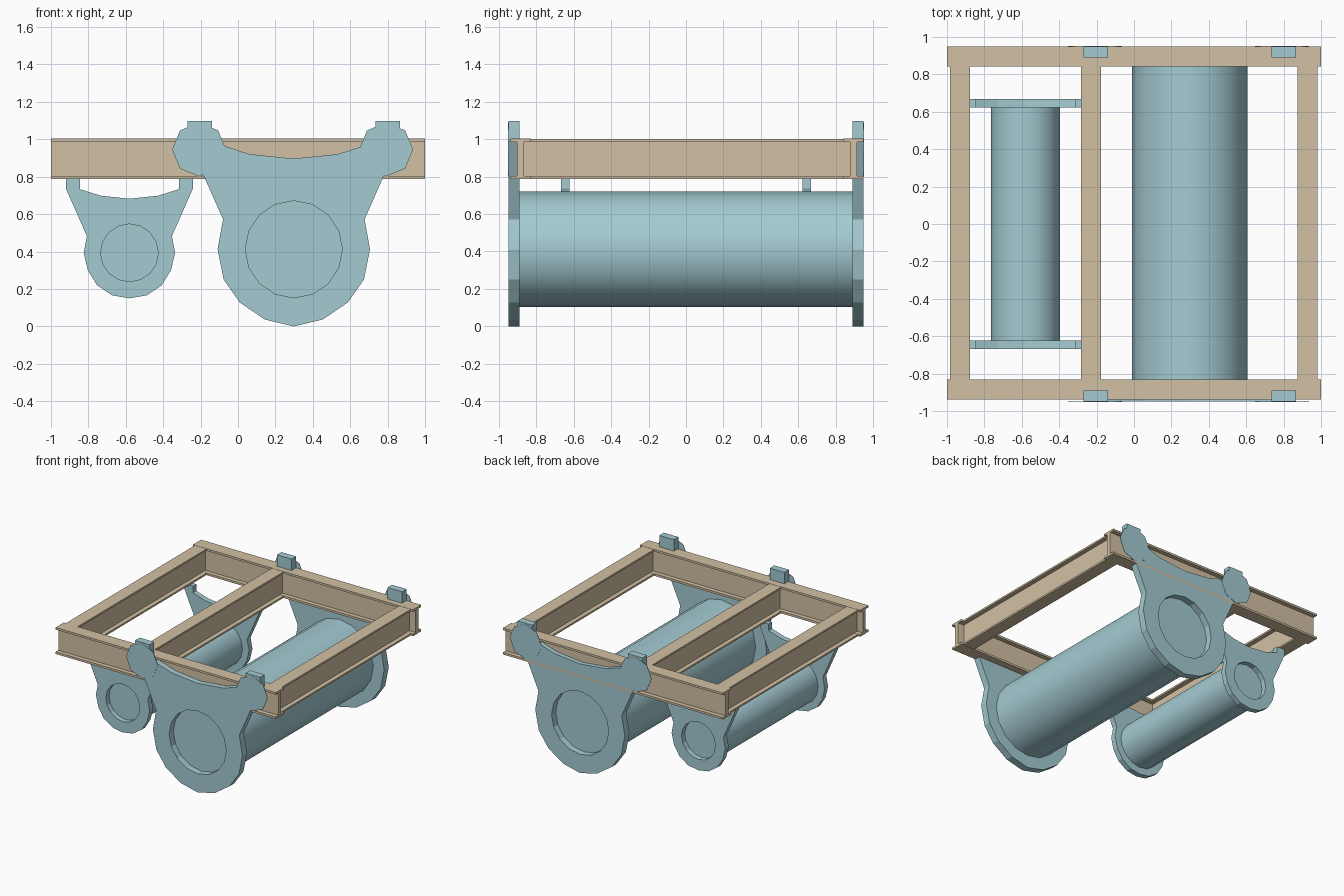
import bpy
from math import pi, sin, cos

cube = bpy.data.objects.get("Cube")
if cube:
    bpy.data.objects.remove(cube, do_unlink=True)


def material(name, rgb):
    m = bpy.data.materials.new(name)
    m.use_nodes = True
    colour = (*rgb, 1)
    m.diffuse_color = colour
    m.node_tree.nodes["Principled BSDF"].inputs["Base Color"].default_value = colour
    return m


BLUE = material("pale blue paint", (0.37, 0.60, 0.65))
TAN = material("tan paint", (0.65, 0.53, 0.37))

FACE_Y = (pi / 2, 0, 0)        # profile in xz, extruded along y
FACE_X = (pi / 2, 0, pi / 2)   # profile in yz, extruded along x


def extrude(name, outlines, depth, location, rotation, mat):
    """Solid from a flat outline; later outlines are holes."""
    curve = bpy.data.curves.new(name, "CURVE")
    curve.dimensions = "2D"
    curve.fill_mode = "BOTH"
    curve.extrude = depth / 2
    for points in outlines:
        spline = curve.splines.new("POLY")
        spline.points.add(len(points) - 1)
        for p, (u, v) in zip(spline.points, points):
            p.co = (u, v, 0, 1)
        spline.use_cyclic_u = True
        spline.use_smooth = False
    obj = bpy.data.objects.new(name, curve)
    bpy.context.collection.objects.link(obj)
    obj.location, obj.rotation_euler = location, rotation
    curve.materials.append(mat)
    bpy.ops.object.select_all(action="DESELECT")
    obj.select_set(True)
    bpy.context.view_layer.objects.active = obj
    bpy.ops.object.convert(target="MESH")
    return bpy.context.object


def ring(x, z, r, sides):
    return [(x + r * sin(2 * pi * i / sides), z + r * cos(2 * pi * i / sides))
            for i in range(sides)]


def mirrored(half):
    """Complete a closed outline from its left half, running top to bottom centre."""
    return half + [(-u, v) for u, v in reversed(half) if abs(u) > 1e-6]


def i_beam(name, length, height, flange, location, rotation):
    w, t, h = 0.0535, 0.0175, height / 2
    half = [(-t, h - flange), (-w, h - flange), (-w, h), (w, h), (w, h - flange), (t, h - flange)]
    outline = half + [(-u, -v) for u, v in half]
    return extrude(name, [outline], length, location, rotation, TAN)


def drum(name, x, z, radius, length):
    bpy.ops.mesh.primitive_cylinder_add(vertices=16, radius=radius, depth=length,
                                        location=(x, 0, z), rotation=FACE_Y)
    obj = bpy.context.object
    obj.name = name
    obj.data.materials.append(BLUE)
    bpy.ops.object.shade_smooth_by_angle()


# Frame: two end beams and three lengthwise beams set between their webs
BEAM_Z = 0.895
i_beam("front_beam", 2, 0.217, 0.017, (0, -0.885, BEAM_Z), FACE_X)
i_beam("back_beam", 2, 0.217, 0.017, (0, 0.8955, BEAM_Z), FACE_X)
for name, x in (("right_beam", -0.929), ("middle_beam", -0.2285), ("left_beam", 0.926)):
    i_beam(name, 1.75, 0.214, 0.0145, (x, 0.005, BEAM_Z), FACE_Y)

# Large drum and its hangers, with arms rising past the beams
BIG_X, BIG_Z = 0.298, 0.412
big_half = [(0, 0.896), (-0.235, 0.92), (-0.436, 0.984), (-0.436, 1.097), (-0.568, 1.097),
            (-0.568, 1.0), (-0.378, 0.572), (-0.407, 0.412), (-0.375, 0.251),
            (-0.289, 0.128), (-0.155, 0.037), (0, 0)]
drum("large_drum", BIG_X, BIG_Z, 0.308, 1.79)
for end, s in (("front", -1), ("back", 1)):
    extrude(end + "_large_hanger", [mirrored(big_half), ring(0, BIG_Z, 0.259, 16)],
            0.059, (BIG_X, s * 0.9195, 0), FACE_Y, BLUE)
    for side, x in (("right", -0.208), ("left", 0.791)):
        extrude(f"{end}_{side}_hub_disc", [ring(0, 0, 0.144, 8)],
                0.003, (x, s * 0.9495, 0.945), FACE_Y, BLUE)

# Small drum and its hangers, fixed under the lengthwise beams
SMALL_X, SMALL_Z = -0.58, 0.393
small_half = [(0, 0.682), (-0.152, 0.698), (-0.265, 0.733), (-0.265, 0.787), (-0.34, 0.787),
              (-0.34, 0.738), (-0.227, 0.482), (-0.244, 0.393), (-0.222, 0.3),
              (-0.173, 0.22), (-0.093, 0.166), (0, 0.15)]
drum("small_drum", SMALL_X, SMALL_Z, 0.185, 1.25)
for end, s in (("front", -1), ("back", 1)):
    extrude(end + "_small_hanger", [mirrored(small_half), ring(0, SMALL_Z, 0.154, 16)],
            0.044, (SMALL_X, s * 0.645, 0), FACE_Y, BLUE)
